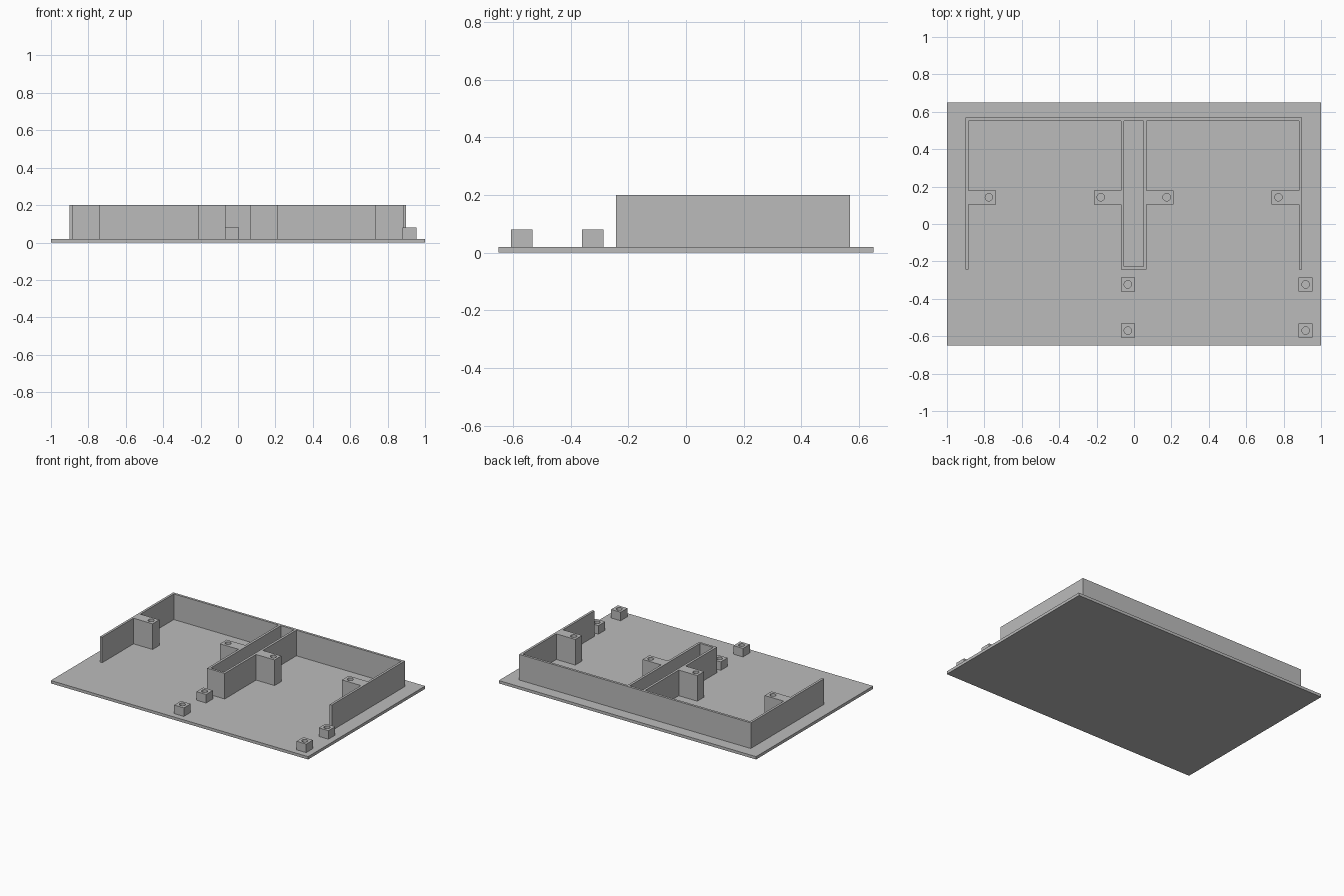
import bpy
import bmesh
import math

if "Cube" in bpy.data.objects:
    bpy.data.objects.remove(bpy.data.objects["Cube"], do_unlink=True)

# Single matte grey
GREY = (0.5, 0.5, 0.5, 1)
grey = bpy.data.materials.new("plain_grey")
grey.use_nodes = True
grey.diffuse_color = GREY
bsdf = next(n for n in grey.node_tree.nodes if n.type == 'BSDF_PRINCIPLED')
bsdf.inputs["Base Color"].default_value = GREY

PLATE_TOP = 0.02
WALL_TOP = 0.2
POST_TOP = 0.08
MID_X = -0.0015      # centre line of the wall frame
HOLE_R = 0.02


def rect(x0, x1, y0, y1):
    return [(x0, y0), (x1, y0), (x1, y1), (x0, y1)]


def circle(x, y, r=HOLE_R, n=24):
    steps = [2 * math.pi * i / n for i in range(n)]
    return [(x + r * math.cos(a), y + r * math.sin(a)) for a in steps]


def extrude_profile(name, loops, z0, z1):
    """Extrude a flat outline (inner loops become holes) from z0 to z1."""
    curve = bpy.data.curves.new(name + "_profile", 'CURVE')
    curve.dimensions = '2D'
    curve.fill_mode = 'BOTH'
    curve.extrude = (z1 - z0) / 2
    for loop in loops:
        spline = curve.splines.new('POLY')
        spline.points.add(len(loop) - 1)
        for point, (x, y) in zip(spline.points, loop):
            point.co = (x, y, 0, 1)
        spline.use_cyclic_u = True
    temp = bpy.data.objects.new(name + "_profile", curve)
    bpy.context.collection.objects.link(temp)
    graph = bpy.context.evaluated_depsgraph_get()
    mesh = bpy.data.meshes.new_from_object(temp.evaluated_get(graph))
    bpy.data.objects.remove(temp, do_unlink=True)
    bpy.data.curves.remove(curve)

    # Weld caps to sides and tidy the surface
    bm = bmesh.new()
    bm.from_mesh(mesh)
    bmesh.ops.translate(bm, verts=bm.verts, vec=(0, 0, (z0 + z1) / 2))
    bmesh.ops.remove_doubles(bm, verts=bm.verts, dist=0.0001)
    bmesh.ops.recalc_face_normals(bm, faces=bm.faces)
    for face in bm.faces:
        face.smooth = False
    bm.to_mesh(mesh)
    bm.free()
    mesh.name = name
    mesh.materials.clear()
    mesh.materials.append(grey)
    obj = bpy.data.objects.new(name, mesh)
    bpy.context.collection.objects.link(obj)
    return obj


# Base plate
extrude_profile("base_plate", [rect(-1, 1, -0.65, 0.65)], 0, PLATE_TOP)

# Wall frame: one half of the outline, mirrored, with screw bosses
back, inner_back, front = 0.569, 0.552, -0.243
boss_front, boss_back = 0.105, 0.18
outer, inner, spine = 0.9005, 0.884, 0.0685
side_boss, spine_boss = 0.736, 0.2125
half = [
    (outer, back), (outer, front), (inner, front),
    (inner, boss_front), (side_boss, boss_front),
    (side_boss, boss_back), (inner, boss_back),
    (inner, inner_back), (spine, inner_back),
    (spine, boss_back), (spine_boss, boss_back),
    (spine_boss, boss_front), (spine, boss_front), (spine, front),
]
outline = [(MID_X + x, y) for x, y in half]
outline += [(MID_X - x, y) for x, y in reversed(half)]
channel = rect(MID_X - 0.0515, MID_X + 0.0515, -0.227, inner_back)
holes = [circle(MID_X + s * x, 0.143) for s in (-1, 1) for x in (0.774, 0.176)]
extrude_profile("wall_frame", [outline, channel] + holes, PLATE_TOP, WALL_TOP)

# Four short mounting posts with screw holes
h = 0.0375
for side, x in (("right", -0.033), ("left", 0.918)):
    for row, y in (("front", -0.57), ("rear", -0.323)):
        extrude_profile(f"{row}_{side}_post",
                        [rect(x - h, x + h, y - h, y + h), circle(x, y)],
                        PLATE_TOP, POST_TOP)
